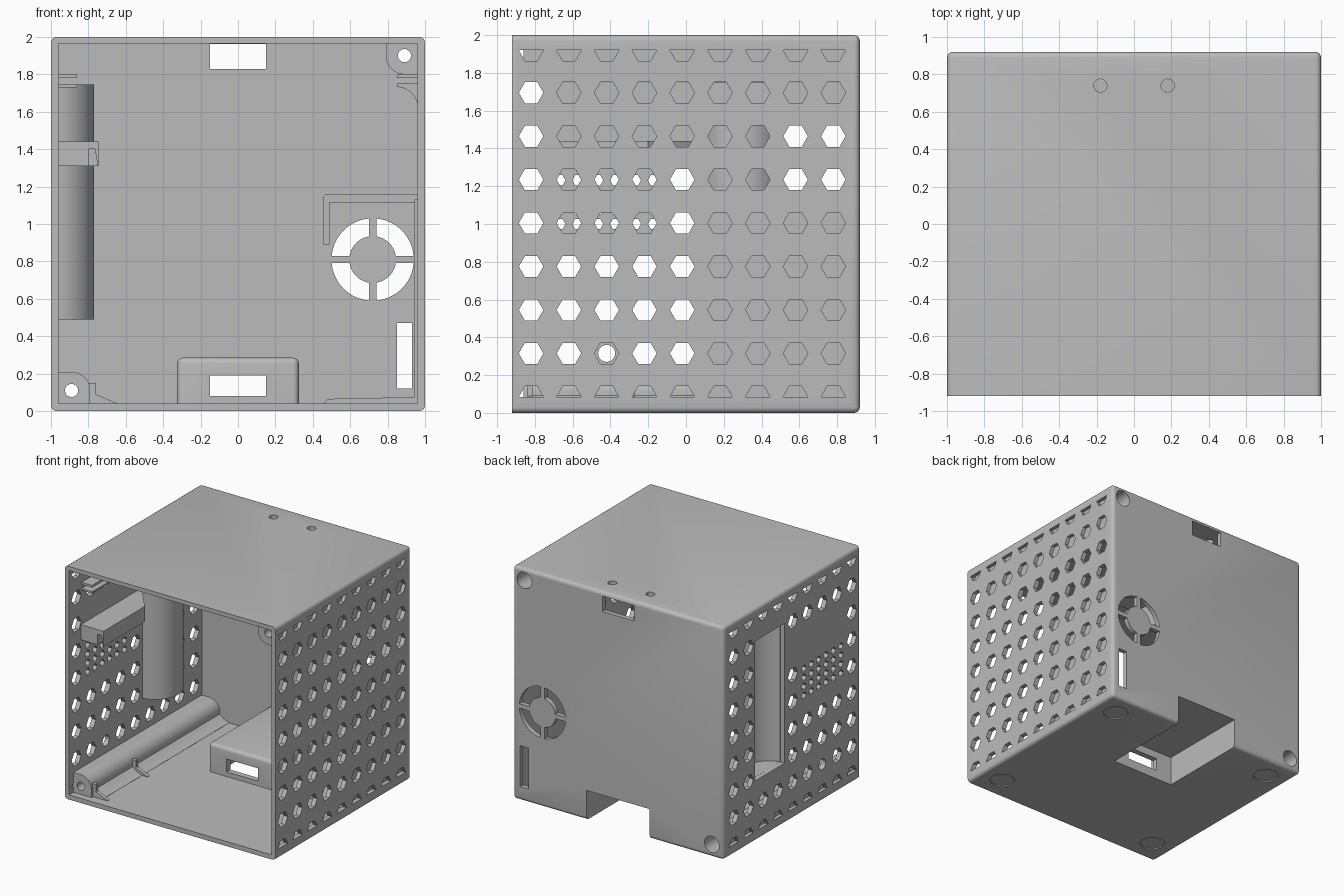
import bpy, bmesh
from math import cos, sin, pi, radians
from mathutils import Vector

if "Cube" in bpy.data.objects:
    bpy.data.objects.remove(bpy.data.objects["Cube"])

grey = bpy.data.materials.new("light grey plastic")
grey.use_nodes = True
grey.diffuse_color = (0.5, 0.5, 0.5, 1)
grey.node_tree.nodes["Principled BSDF"].inputs["Base Color"].default_value = (0.5, 0.5, 0.5, 1)

parts, cutters = [], []


def prism(bm, pts, axis, lo, hi):
    """Extrude a 2D outline along an axis."""
    place = {"x": lambda p, t: (t, p[0], p[1]),
             "y": lambda p, t: (p[0], t, p[1]),
             "z": lambda p, t: (p[0], p[1], t)}[axis]
    a = [bm.verts.new(place(p, lo)) for p in pts]
    b = [bm.verts.new(place(p, hi)) for p in pts]
    bm.faces.new(a)
    bm.faces.new(b[::-1])
    for i in range(len(pts)):
        j = (i + 1) % len(pts)
        bm.faces.new((a[j], a[i], b[i], b[j]))


def rect(u0, u1, v0, v1):
    return [(u0, v0), (u1, v0), (u1, v1), (u0, v1)]


def arc(u, v, r, start=0, end=360, n=32):
    full = end - start == 360
    angles = [radians(start + (end - start) * i / n) for i in range(n if full else n + 1)]
    return [(u + r * cos(t), v + r * sin(t)) for t in angles]


def half_hex(u, v, r, sign):
    return [(u - r, v), (u - r / 2, v + sign * r * 0.866), (u + r / 2, v + sign * r * 0.866), (u + r, v)]


def solid(name, prisms, cut=(), bevel=0, rule=None, cutter=False):
    """Object made of prisms, with optional bevel and boolean cuts."""
    bm = bmesh.new()
    for p in prisms:
        prism(bm, *p)
    bmesh.ops.recalc_face_normals(bm, faces=bm.faces)
    if bevel:
        edges = [e for e in bm.edges if rule(e)]
        bmesh.ops.bevel(bm, geom=edges, offset=bevel, segments=4, profile=0.5, affect="EDGES")
    mesh = bpy.data.meshes.new(name)
    bm.to_mesh(mesh)
    bm.free()
    obj = bpy.data.objects.new(name, mesh)
    bpy.context.collection.objects.link(obj)
    for c in cut:
        mod = obj.modifiers.new("cut", "BOOLEAN")
        mod.operation, mod.solver, mod.object = "DIFFERENCE", "EXACT", c
    if cutter:
        obj.hide_render = True
        cutters.append(obj)
    else:
        mesh.materials.append(grey)
        parts.append(obj)
    return obj


# Side wall honeycomb
cols = [-0.82 + 0.2 * i for i in range(9)]
rows = [0.315 + 0.23 * i for i in range(7)]
R = 0.065
holes = []
for side in (-1, 1):
    lo, hi = sorted((side * 0.93, side * 1.05))
    for j, y in enumerate(cols):
        holes.append((half_hex(y, 1.92, R, -1), "x", lo, hi))
        holes.append((half_hex(y, 0.085, R, 1), "x", lo, hi))
        for i, z in enumerate(rows):
            if side < 0:
                pocket = j in (5, 6) and i > 0
                speaker = j in (1, 2, 3) and i in (3, 4)
                shelf = j in (1, 2, 3, 4) and i == 5
                if pocket or speaker or shelf:
                    continue
                if (i, j) == (0, 2):
                    holes.append((arc(y, z, 0.045), "x", lo, hi))
                    continue
            holes.append((arc(y, z, R, n=6), "x", lo, hi))

# Fine speaker grille in the right wall
for i in range(6):
    for k in range(4):
        holes.append((arc(-0.67 + 0.1 * i, 1.0 + 0.077 * k, 0.032, n=6), "x", -1.05, -0.93))

# Fan sectors, slots, top holes and foot recesses
fan = (0.72, 0.81)
for k in range(4):
    a = 90 * k
    outline = arc(*fan, 0.22, a + 5, a + 85, 16) + arc(*fan, 0.125, a + 9, a + 81, 12)[::-1]
    holes.append((outline, "y", 0.8, 1))
holes.append((rect(0.85, 0.93, 0.12, 0.47), "y", 0.8, 1))
holes.append((rect(-0.15, 0.15, 1.83, 1.962), "y", 0.8, 1))
for s in (-1, 1):
    holes.append((arc(s * 0.18, 0.74, 0.035), "z", 1.9, 2.1))
    for y in (-0.72, 0.72):
        holes.append((arc(s * 0.8, y, 0.1), "z", -0.1, 0.01))

posts = [(0.89, 1.9), (-0.89, 0.11)]
cavity = solid("cavity_cutter", [(rect(-0.96, 0.96, 0.04, 1.965), "y", -1.2, 0.88)], cutter=True)
hole_cut = solid("hole_cutter", holes, cutter=True)
recess = solid("recess_cutter", [(rect(-0.3, 0.3, -0.1, 0.255), "y", 0.11, 1.1)], cutter=True)
socket = solid("socket_cutter", [(rect(-0.15, 0.15, 0.08, 0.19), "y", -0.1, 0.2)], cutter=True)
pocket = solid("pocket_cutter", [(arc(-0.99, 0.29, 0.2, n=48), "z", 0.52, 1.72)], cutter=True)
bores = solid("bore_cutter", [(arc(x, z, 0.07), "y", 0.6, 1.1) for x, z in posts], cutter=True)
bolts = solid("bolt_cutter", [(arc(x, z, 0.035), "y", -1.1, 0.7) for x, z in posts], cutter=True)

# Case shell, rounded everywhere but at the open front
solid("case_shell", [(rect(-1, 1, 0, 2), "y", -0.92, 0.92)],
      (cavity, hole_cut, recess, pocket, bores, bolts), 0.03,
      lambda e: max(v.co.y for v in e.verts) > 0)

# Plug housing with a socket in its front
solid("plug_housing", [(rect(-0.325, 0.325, 0.02, 0.285), "y", 0.06, 0.89)],
      (recess, socket), 0.03,
      lambda e: max(v.co.z for v in e.verts) > 0.1 and min(v.co.y for v in e.verts) < 0.1)

# Upright half-round trough in the right wall
solid("trough", [(arc(-0.99, 0.29, 0.22, -82, 82, 40), "z", 0.49, 1.745)], (pocket,))

# Bolt posts in two opposite corners
solid("upper_post", [(arc(0.89, 1.9, 0.1, 180, 270, 16) + [(0.97, 1.8), (0.97, 1.975), (0.79, 1.975)],
                      "y", -0.86, 0.89)], (bores, bolts))
solid("lower_post", [(arc(-0.89, 0.11, 0.1, 0, 90, 16) + [(-0.97, 0.21), (-0.97, 0.03), (-0.79, 0.03)],
                      "y", -0.86, 0.89)], (bores, bolts))
solid("post_fillet", [([(-0.8, 0.03), (-0.7, 0.03), (-0.7, 0.042), (-0.75, 0.06), (-0.8, 0.1)],
                       "y", -0.84, 0.89)])
gusset = [(-0.81, 0.03), (-0.65, 0.03), (-0.65, 0.042), (-0.76, 0.09), (-0.76, 0.15), (-0.81, 0.15)]
solid("post_gussets", [(gusset, "y", y, y + 0.03) for y in (-0.84, -0.3)])

# Board rail on the left wall and clip on the right wall
solid("left_rail", [(rect(0.85, 0.97, 1.735, 1.75), "y", -0.72, 0.89),
                    (rect(0.85, 0.97, 1.78, 1.8), "y", -0.72, 0.89),
                    (arc(0.85, 1.62, 0.112, 0, 90, 12) + [(0.85, 1.737), (0.97, 1.737), (0.97, 1.62)],
                     "y", -0.72, 0.89)])
solid("right_clip", [(rect(-0.97, -0.86, 1.78, 1.8), "y", -0.75, -0.4),
                     (rect(-0.97, -0.86, 1.73, 1.745), "y", -0.75, -0.4)])

# Tapered shelf with a notch at its front
notch = solid("notch_cutter", [([(-0.8, 1.4), (-0.765, 1.4), (-0.75, 1.31), (-0.75, 1.25), (-0.8, 1.25)],
                                "y", -0.9, -0.66)], cutter=True)
solid("shelf", [([(-0.97, -0.76), (-0.745, -0.76), (-0.745, -0.2), (-0.97, 0.08)], "z", 1.31, 1.44)],
      (notch,))

# Power board bay: blind panel, corner ridge and floor strip
solid("bay_panel", [(rect(0.1, 0.89, 0.03, 1.13), "x", 0.945, 0.965)])
solid("bay_ridge", [([(0.455, 0.89), (0.49, 0.89), (0.49, 1.115), (0.965, 1.115), (0.965, 1.16),
                      (0.47, 1.16), (0.455, 1.145)], "y", 0.6, 0.89)])
solid("bay_floor_strip", [([(0.45, 0.03), (0.965, 0.03), (0.965, 0.075), (0.48, 0.065)], "y", 0.1, 0.89)])

# Bake the cuts, smooth the curves, drop the cutters
graph = bpy.context.evaluated_depsgraph_get()
baked = [(o, bpy.data.meshes.new_from_object(o.evaluated_get(graph))) for o in parts]
for obj, mesh in baked:
    obj.modifiers.clear()
    obj.data = mesh
    mesh.materials.clear()
    mesh.materials.append(grey)
for c in cutters:
    bpy.data.objects.remove(c)
bpy.ops.object.select_all(action="DESELECT")
for obj in parts:
    obj.select_set(True)
bpy.context.view_layer.objects.active = parts[0]
bpy.ops.object.shade_smooth_by_angle(angle=radians(30))
